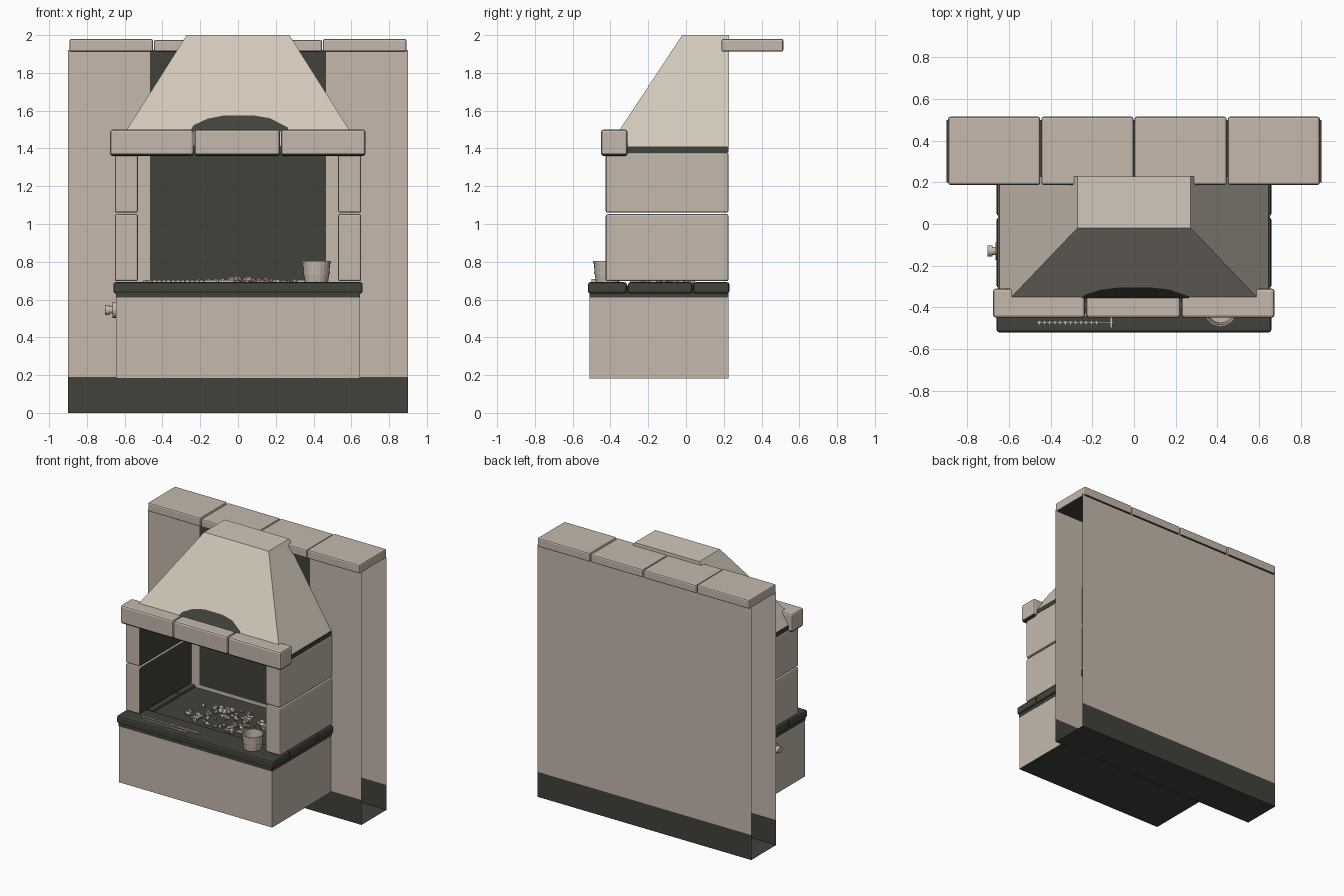
import bpy, bmesh, math, random
from mathutils import Vector, Matrix

if "Cube" in bpy.data.objects:
    bpy.data.objects.remove(bpy.data.objects["Cube"])

random.seed(4)


def srgb(*c):
    return [((v + 0.055) / 1.055) ** 2.4 if v > 0.04 else v / 12.92 for v in c] + [1]


def material(name, *c):
    m = bpy.data.materials.new(name)
    m.diffuse_color = srgb(*c)
    m.use_nodes = True
    m.node_tree.nodes["Principled BSDF"].inputs["Base Color"].default_value = m.diffuse_color
    return m


STONE = material("pale_stone", 0.77, 0.725, 0.675)
PLASTER = material("hood_plaster", 0.825, 0.785, 0.73)
SOOT = material("dark_soot", 0.255, 0.26, 0.23)


def finish(name, bm, mats, rule=None):
    """Turn a bmesh into an object; rule(face) picks the material index."""
    bm.normal_update()
    for f in bm.faces:
        f.material_index = int(rule(f)) if rule else 0
    me = bpy.data.meshes.new(name)
    bm.to_mesh(me)
    bm.free()
    for m in mats:
        me.materials.append(m)
    ob = bpy.data.objects.new(name, me)
    bpy.context.collection.objects.link(ob)
    return ob


def block(name, x, y, z, mats, bevel=0.0, rule=None):
    """Box from (min, max) ranges with an optional rounded edge."""
    bm = bmesh.new()
    bmesh.ops.create_cube(bm, size=1)
    for v in bm.verts:
        v.co = Vector([(r[0] + r[1]) / 2 + c * (r[1] - r[0]) for c, r in zip(v.co, (x, y, z))])
    if bevel:
        bmesh.ops.bevel(bm, geom=bm.edges[:], offset=bevel, segments=2,
                        profile=0.5, affect='EDGES')
    return finish(name, bm, mats, rule)


def quad(bm, pts):
    bm.faces.new([bm.verts.new(p) for p in pts])


# Hollow wall: front sheet, back sheet and floor, open at the ends
bm = bmesh.new()
zs = [0, 0.19, 0.70, 1.92]
xs = [-0.9, -0.465, 0.465, 0.9]
for z0, z1 in zip(zs, zs[1:]):
    for x0, x1 in zip(xs, xs[1:]):
        quad(bm, [(x0, 0.2, z0), (x1, 0.2, z0), (x1, 0.2, z1), (x0, 0.2, z1)])
        quad(bm, [(x1, 0.5, z0), (x0, 0.5, z0), (x0, 0.5, z1), (x1, 0.5, z1)])
quad(bm, [(-0.9, 0.2, 0), (-0.9, 0.5, 0), (0.9, 0.5, 0), (0.9, 0.2, 0)])
bmesh.ops.remove_doubles(bm, verts=bm.verts[:], dist=1e-4)


def wall_rule(f):
    c = f.calc_center_median()
    return c.z < 0.19 or (c.y < 0.3 and abs(c.x) < 0.4 and c.z > 0.7)


finish("wall", bm, [STONE, SOOT], wall_rule)

# Coping stones along the wall top
for i in range(4):
    x0 = -0.895 + i * 0.4475
    top = 1.98 if i in (0, 3) else 1.975
    block(f"coping_{i}", (x0 + 0.003, x0 + 0.4445), (0.188, 0.515), (1.912, top),
          [STONE, SOOT], 0.01, lambda f: f.normal.z < -0.9)

# Plinth, with a dark underside
block("plinth", (-0.645, 0.645), (-0.51, 0.225), (0.183, 0.61), [STONE, SOOT], 0,
      lambda f: f.normal.z < -0.9)

# Hearth: recessed core with a rim of rounded slabs
block("hearth_core", (-0.647, 0.647), (-0.512, 0.225), (0.61, 0.675), [SOOT])
block("hearth_front_slab", (-0.66, 0.66), (-0.52, -0.313), (0.632, 0.692), [SOOT], 0.013)
for s in (-1, 1):
    for k, (y0, y1) in enumerate(((-0.307, 0.032), (0.038, 0.23))):
        block(f"hearth_side_slab_{s}_{k}", tuple(sorted((s * 0.50, s * 0.66))), (y0, y1),
              (0.632, 0.692), [SOOT], 0.013)

# Side piers, two blocks each, sooty on the inner face
for s in (-1, 1):
    for k, (z0, z1) in enumerate(((0.697, 1.052), (1.06, 1.378))):
        block(f"pier_block_{s}_{k}", tuple(sorted((s * 0.53, s * 0.652))), (-0.425, 0.225),
              (z0, z1), [STONE, SOOT], 0.01, lambda f, s=s: f.normal.x * s < -0.9)

# Dark layer between the piers and the hood
block("hood_seat", (-0.648, 0.648), (-0.40, 0.225), (1.378, 1.41), [SOOT])

# Mantel beam of three stones, sooty underneath
for i, (x0, x1) in enumerate(((-0.677, -0.235), (-0.229, 0.222), (0.228, 0.675))):
    block(f"mantel_stone_{i}", (x0, x1), (-0.45, -0.31), (1.36, 1.5),
          [STONE, SOOT], 0.014, lambda f: f.normal.z < -0.3)

# Tapered hood with an upright back
bm = bmesh.new()
low = [bm.verts.new(p) for p in ((-0.645, -0.41, 1.41), (0.645, -0.41, 1.41),
                                 (0.645, 0.228, 1.41), (-0.645, 0.228, 1.41))]
high = [bm.verts.new(p) for p in ((-0.272, -0.02, 2), (0.272, -0.02, 2),
                                  (0.272, 0.228, 2), (-0.272, 0.228, 2))]
bm.faces.new(high)
for i in range(4):
    j = (i + 1) % 4
    bm.faces.new((low[i], low[j], high[j], high[i]))
finish("hood", bm, [PLASTER])

# Arched soot mark lying on the sloping hood front
bm = bmesh.new()
arch = [(-0.255, 1.49), (0.265, 1.49), (0.265, 1.51), (0.17, 1.56), (0.08, 1.575),
        (-0.07, 1.575), (-0.16, 1.558), (-0.235, 1.523)]
verts = [bm.verts.new((x, -0.41 + (z - 1.41) * 0.39 / 0.59 - 0.004, z)) for x, z in arch]
bm.faces.new(verts)
finish("soot_arch", bm, [SOOT])

# Heap of small coals in the hearth
bm = bmesh.new()
for i in range(110):
    a, r = random.uniform(0, 2 * math.pi), math.sqrt(random.random())
    size = random.uniform(0.011, 0.021)
    pos = Matrix.Translation((0.32 * r * math.cos(a), -0.13 + 0.17 * r * math.sin(a),
                              0.682 + 0.02 * (1 - r) + random.uniform(0, 0.008)))
    turn = Matrix.Rotation(random.uniform(0, 6), 4, Vector((random.random(), random.random(), 1)))
    squash = Matrix.Diagonal((1.3, 1, 0.75, 1))
    bmesh.ops.create_icosphere(bm, subdivisions=1, radius=size, matrix=pos @ turn @ squash)
finish("coals", bm, [STONE])

# Bucket: turned profile with a rim and an open top
bm = bmesh.new()
profile = [(0, 0.693), (0.062, 0.693), (0.068, 0.735), (0.071, 0.735), (0.071, 0.742),
           (0.069, 0.742), (0.073, 0.79), (0.077, 0.792), (0.077, 0.803), (0.069, 0.803),
           (0.06, 0.705), (0, 0.705)]
N = 20
rings = [[bm.verts.new((0.415 + r * math.cos(2 * math.pi * k / N),
                        -0.415 + r * math.sin(2 * math.pi * k / N), z)) for k in range(N)]
         for r, z in profile]
for a, b in zip(rings, rings[1:]):
    for k in range(N):
        j = (k + 1) % N
        bm.faces.new((a[k], a[j], b[j], b[k]))
bmesh.ops.remove_doubles(bm, verts=bm.verts[:], dist=1e-5)
finish("bucket", bm, [STONE])

# Toothed tongs lying on the front slab
for n, (x0, x1, y) in enumerate(((-0.5, -0.02, -0.435), (-0.47, -0.1, -0.472))):
    block(f"tongs_arm_{n}", (x0, x1), (y - 0.004, y + 0.004), (0.692, 0.704), [STONE])
    for k in range(12):
        x = x0 + 0.01 + k * 0.025
        block(f"tongs_tooth_{n}_{k}", (x, x + 0.01), (y - 0.012, y + 0.008),
              (0.692, 0.7), [STONE])
block("tongs_handle", (-0.115, -0.103), (-0.5, -0.43), (0.692, 0.708), [STONE])


# Valve knob on the left side: flange, stem and grip
def disc(name, x0, x1, r):
    bm = bmesh.new()
    m = Matrix.Translation(((x0 + x1) / 2, -0.13, 0.545)) @ Matrix.Rotation(math.pi / 2, 4, 'Y')
    bmesh.ops.create_cone(bm, cap_ends=True, segments=16, radius1=r, radius2=r,
                          depth=abs(x1 - x0), matrix=m)
    finish(name, bm, [STONE])


disc("knob_flange", -0.665, -0.643, 0.042)
disc("knob_stem", -0.69, -0.66, 0.02)
disc("knob_grip", -0.703, -0.68, 0.026)
